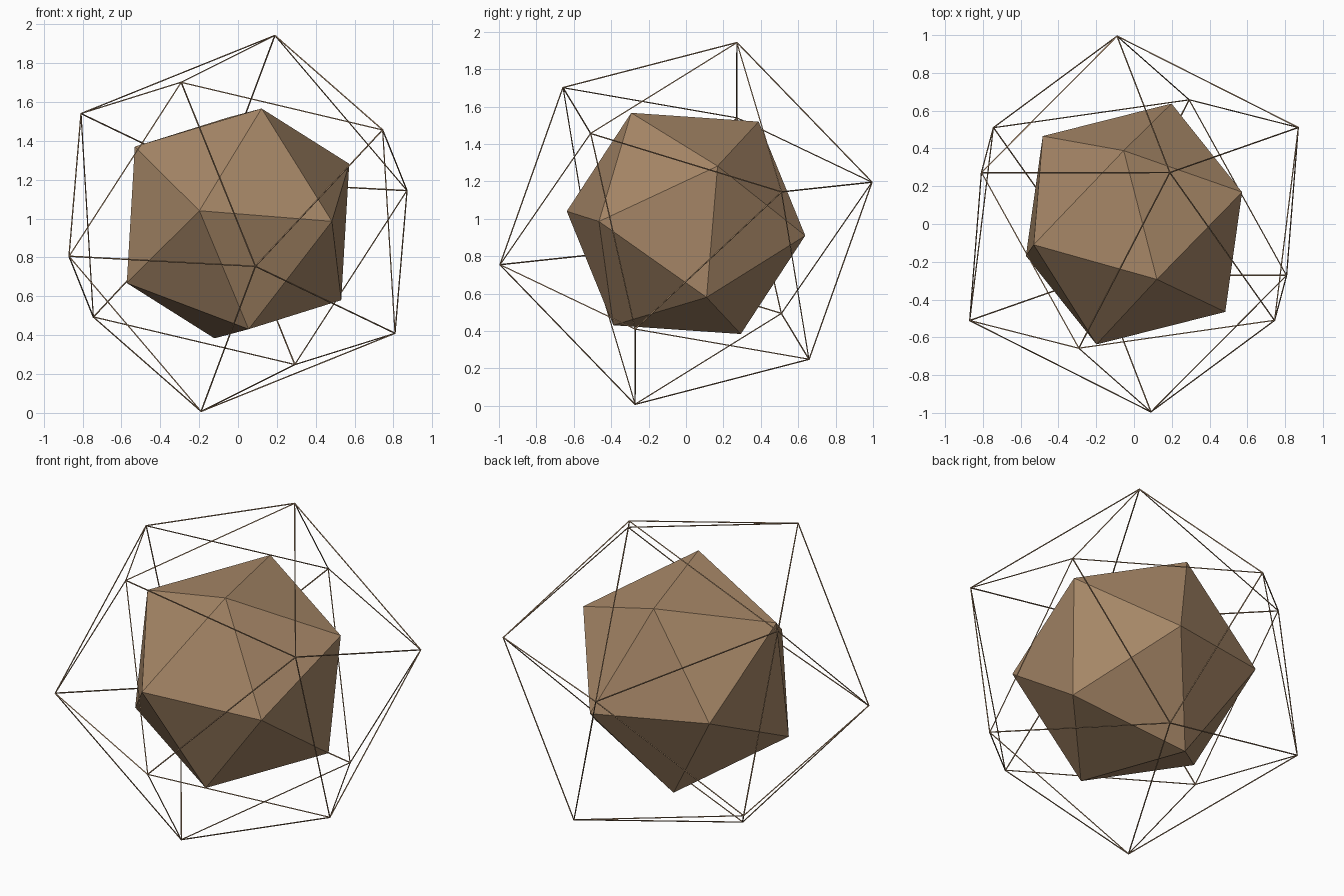
import bpy, bmesh
from mathutils import Vector, Matrix

if "Cube" in bpy.data.objects:
    bpy.data.objects.remove(bpy.data.objects["Cube"])

CENTRE = Vector((0, 0, 0.975))

mat = bpy.data.materials.new("brown")
mat.diffuse_color = (0.38, 0.24, 0.135, 1)
mat.use_nodes = True
mat.node_tree.nodes["Principled BSDF"].inputs["Base Color"].default_value = mat.diffuse_color


def frame(a, b):
    """Axes with z along a and x leaning towards b."""
    z = a.normalized()
    x = (b - z * b.dot(z)).normalized()
    return Matrix((x, z.cross(x), z)).transposed()


def icosahedron(name, radius, corner, neighbour):
    """Regular icosahedron turned so two touching corners aim as given."""
    bm = bmesh.new()
    bmesh.ops.create_icosphere(bm, subdivisions=1, radius=radius)
    top = max(bm.verts, key=lambda v: v.co.z)
    near = top.link_edges[0].other_vert(top)
    turn = frame(Vector(corner), Vector(neighbour)) @ frame(top.co, near.co).transposed()
    bmesh.ops.transform(bm, matrix=turn.to_4x4(), verts=bm.verts)
    mesh = bpy.data.meshes.new(name)
    bm.to_mesh(mesh)
    bm.free()
    obj = bpy.data.objects.new(name, mesh)
    obj.location = CENTRE
    mesh.materials.append(mat)
    bpy.context.collection.objects.link(obj)
    return obj


# Solid core
icosahedron("solid_core", 0.671, (0.12, -0.29, 0.585), (-0.53, -0.11, 0.395))

# Thin open cage around the core
cage = icosahedron("wire_cage", 1.023, (-0.09, 1.0, 0.222), (0.19, 0.27, 0.967))
wire = cage.modifiers.new("thin_bars", 'WIREFRAME')
wire.thickness = 0.008
wire.offset = 0
wire.use_even_offset = True
